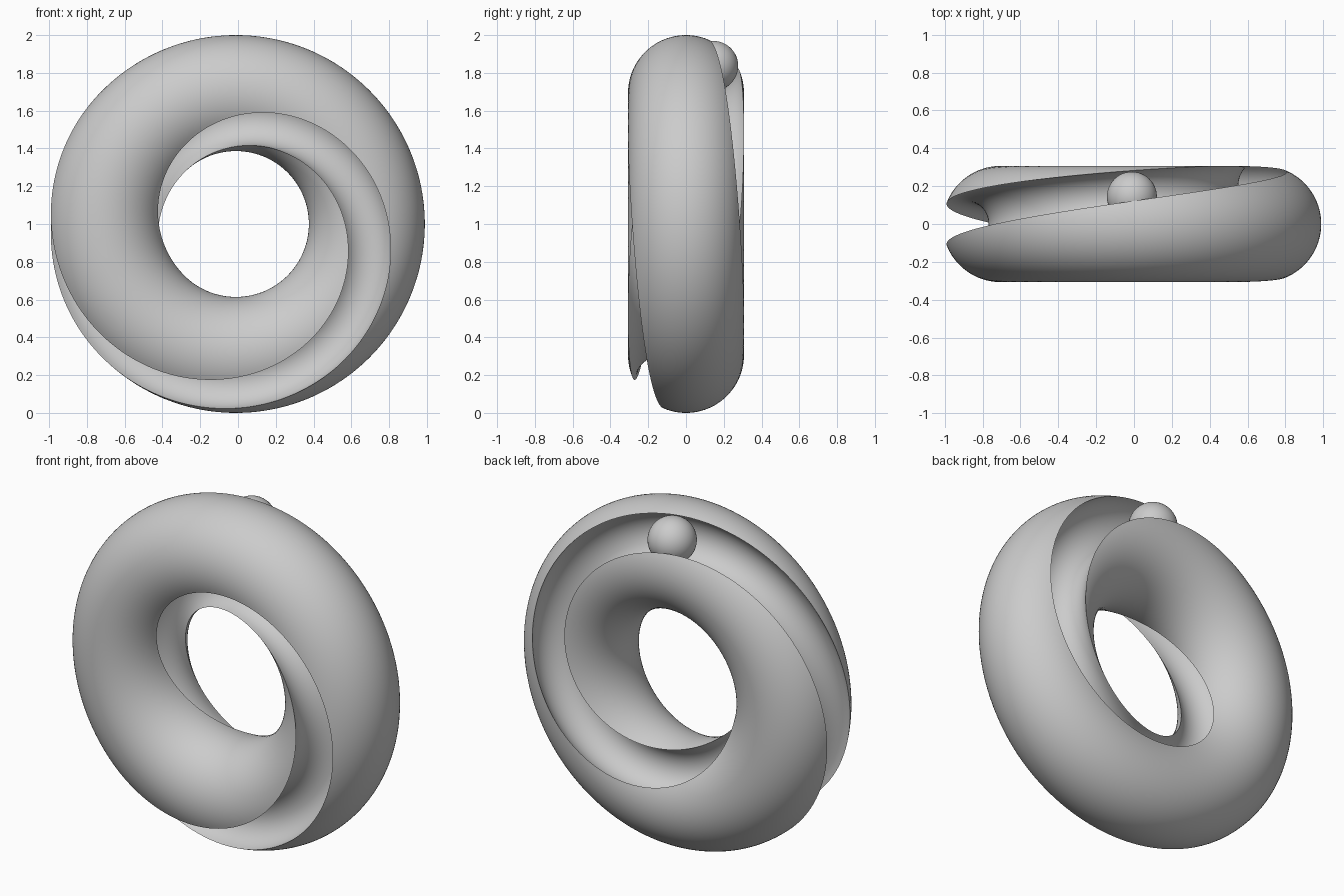
import bpy, bmesh
from math import sin, cos, pi, acos, atan2
from mathutils import Vector

cube = bpy.data.objects.get("Cube")
if cube:
    bpy.data.objects.remove(cube)

RING, TUBE = 0.693, 0.307            # ring radius, tube radius
GROOVE_AT, GROOVE = 0.204, 0.14      # groove centre from tube centre, groove radius
BALL = 0.132
CENTRE = Vector((-0.011, 0, 1))
SLICES, GROOVE_STEPS, TUBE_STEPS = 240, 24, 36

grey = bpy.data.materials.new("plain grey")
grey.use_nodes = True
colour = (0.6, 0.6, 0.6, 1)
grey.diffuse_color = colour
grey.node_tree.nodes["Principled BSDF"].inputs["Base Color"].default_value = colour


def half_section():
    """One groove and one tube arc, as (radius, angle); the other half is its 180 degree copy."""
    lip = acos((TUBE**2 + GROOVE_AT**2 - GROOVE**2) / (2 * TUBE * GROOVE_AT))
    sweep = atan2(TUBE * sin(lip), TUBE * cos(lip) - GROOVE_AT)
    pts = []
    for i in range(GROOVE_STEPS):
        a = -sweep - (2 * pi - 2 * sweep) * i / GROOVE_STEPS
        x, y = GROOVE_AT + GROOVE * cos(a), GROOVE * sin(a)
        pts.append((Vector((x, y)).length, atan2(y, x)))
    for i in range(TUBE_STEPS):
        pts.append((TUBE, lip + (pi - 2 * lip) * i / TUBE_STEPS))
    return pts


def on_ring(s, radius, angle):
    """Point on the ring: s runs from the left side down and round."""
    d = RING + radius * cos(angle)
    return CENTRE + Vector((-cos(s) * d, -radius * sin(angle), -sin(s) * d))


def finish(obj):
    obj.data.materials.append(grey)
    bpy.ops.object.select_all(action='DESELECT')
    obj.select_set(True)
    bpy.context.view_layer.objects.active = obj
    bpy.ops.object.shade_smooth_by_angle(angle=0.6)


# Grooved ring: the section makes half a turn on its way round, so it joins shifted by half
half = half_section()
section = half + [(r, a + pi) for r, a in half]
count = len(section)
bm = bmesh.new()
rows = []
for i in range(SLICES):
    s = 2 * pi * i / SLICES
    rows.append([bm.verts.new(on_ring(s, r, a + s / 2)) for r, a in section])
rows.append(rows[0][count // 2:] + rows[0][:count // 2])
for row, after in zip(rows, rows[1:]):
    for j in range(count):
        k = (j + 1) % count
        bm.faces.new((row[j], row[k], after[k], after[j]))
bmesh.ops.recalc_face_normals(bm, faces=bm.faces)
mesh = bpy.data.meshes.new("grooved_ring")
bm.to_mesh(mesh)
bm.free()
ring = bpy.data.objects.new("grooved_ring", mesh)
bpy.context.collection.objects.link(ring)
finish(ring)

# Ball resting in the groove at the top
bpy.ops.mesh.primitive_uv_sphere_add(segments=48, ring_count=24, radius=BALL,
                                     location=on_ring(-pi / 2, GROOVE_AT, -pi / 4))
ball = bpy.context.object
ball.name = "ball"
finish(ball)
